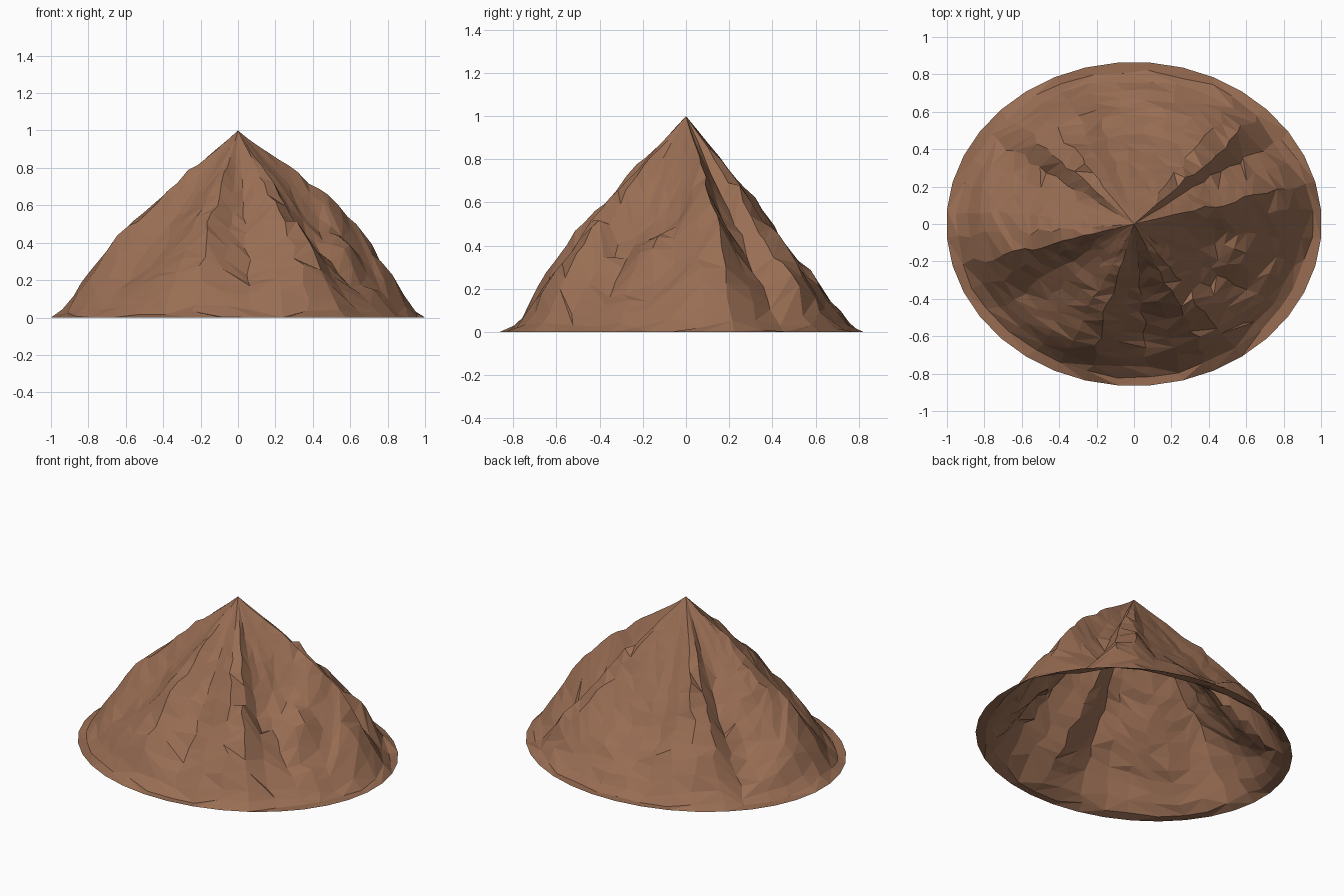
import bpy, bmesh, math, random

if "Cube" in bpy.data.objects:
    bpy.data.objects.remove(bpy.data.objects["Cube"], do_unlink=True)
random.seed(4)

SIDES, RINGS = 36, 18
WIDTH, DEPTH = 1.004, 0.866

# Ridges (positive) and gullies (negative) as angle in degrees, height offset
SPURS = [(14, .16), (33, -.11), (49, .11), (65, -.07), (85, -.12), (105, -.10),
         (129, .10), (148, -.14), (168, -.02), (193, .10), (218, -.10), (236, -.02),
         (253, .08), (272, -.10), (301, .11), (319, -.13), (350, -.08), (374, .16)]

# Knolls and hollows: radius, angle, spread, height
KNOLLS = [(.59, 342, .11, .11), (.42, 345, .09, -.05), (.76, 80, .07, .07),
          (.73, 110, .07, .06)]


def spur_height(deg):
    deg = (deg - 14) % 360 + 14
    for (a, ha), (b, hb) in zip(SPURS, SPURS[1:]):
        if a <= deg <= b:
            return ha + (hb - ha) * (deg - a) / (b - a)
    return 0


def knoll_height(r, deg, r0, deg0, spread, tall):
    turn = math.radians((deg - deg0 + 180) % 360 - 180)
    return tall * math.exp(-((r - r0) ** 2 + (turn * r0) ** 2) / spread ** 2)


def height(r, deg):
    wiggle = 1.5 * math.sin(r * 17)
    spur = spur_height(deg + wiggle)
    # Gullies reach further down the slope than ridges
    z = 1 - r + spur * math.sin(math.pi * r ** (1.25 if spur > 0 else 1.4))
    z += sum(knoll_height(r, deg, *knoll) for knoll in KNOLLS)
    # The foot flattens out just inside the rim
    return z - .045 * math.exp(-((r - .92) / .07) ** 2)


# Mountain shell: rings of jittered points joined to a single peak, open below
bm = bmesh.new()
peak = bm.verts.new((0, 0, 1))
rings = []
for i in range(1, RINGS + 1):
    ring = []
    rough = min(1, i / 9) if i < RINGS else 0
    for k in range(SIDES):
        r = i / RINGS + random.uniform(-.014, .014) * rough
        deg = 5 + k * 360 / SIDES + random.uniform(-2, 2) * rough
        z = height(r, deg) + random.uniform(-.011, .011) * rough if i < RINGS else 0
        a = math.radians(deg)
        ring.append(bm.verts.new((WIDTH * r * math.cos(a), DEPTH * r * math.sin(a), max(z, 0))))
    rings.append(ring)

for k in range(SIDES):
    n = (k + 1) % SIDES
    bm.faces.new((peak, rings[0][k], rings[0][n]))
    for inner, outer in zip(rings, rings[1:]):
        a, b, c, d = inner[k], outer[k], outer[n], inner[n]
        if random.random() < .5:
            bm.faces.new((a, b, c))
            bm.faces.new((a, c, d))
        else:
            bm.faces.new((a, b, d))
            bm.faces.new((b, c, d))

mesh = bpy.data.meshes.new("mountain")
bm.to_mesh(mesh)
bm.free()
mountain = bpy.data.objects.new("mountain", mesh)
bpy.context.collection.objects.link(mountain)

# Brown rock
rock = bpy.data.materials.new("brown rock")
rock.use_nodes = True
colour = (0.32, 0.155, 0.088, 1)
rock.diffuse_color = colour
shader = rock.node_tree.nodes["Principled BSDF"]
shader.inputs["Base Color"].default_value = colour
shader.inputs["Roughness"].default_value = 0.9
mesh.materials.append(rock)
